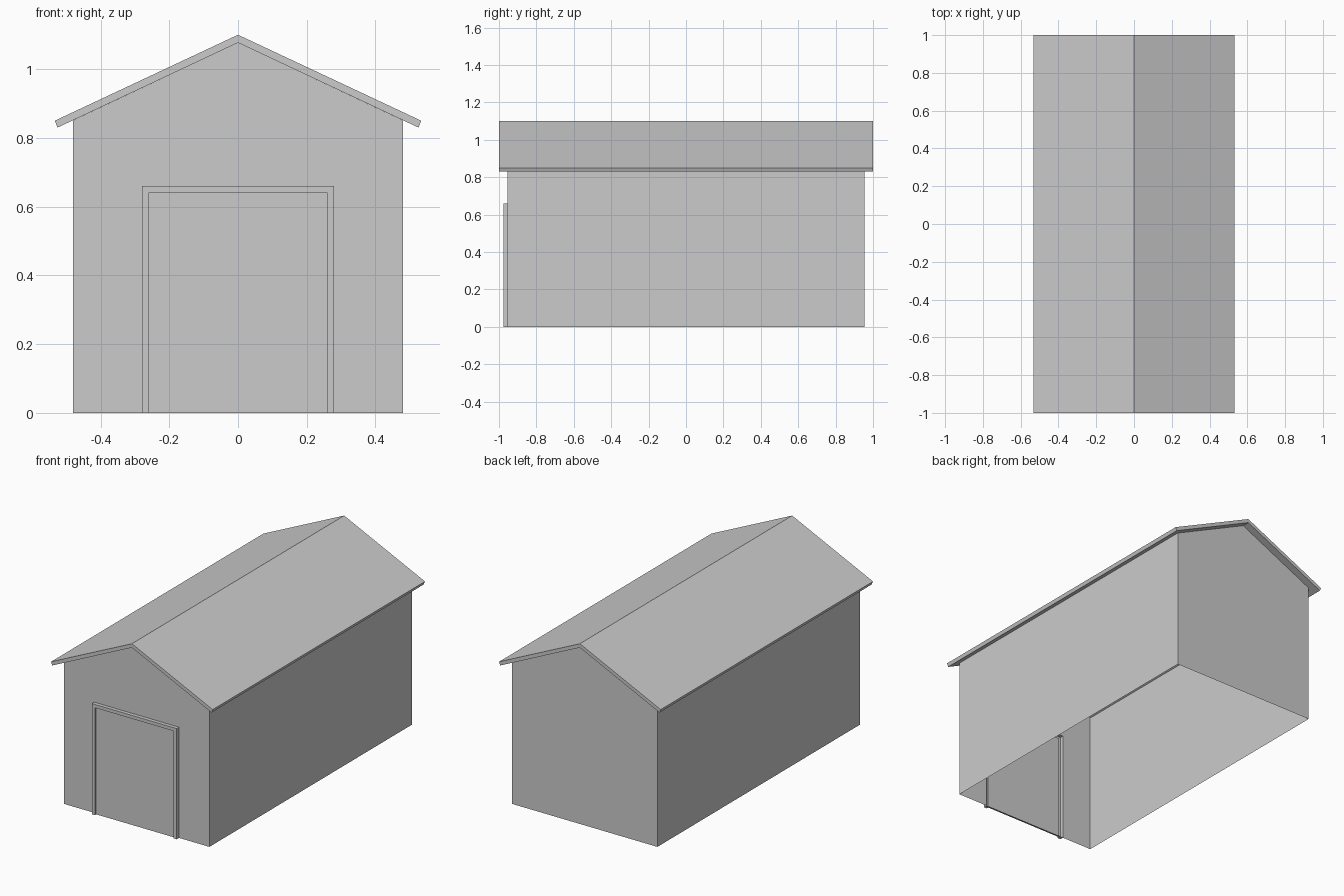
import bpy
import bmesh

cube = bpy.data.objects.get("Cube")
if cube:
    bpy.data.objects.remove(cube, do_unlink=True)

# One plain grey
grey = bpy.data.materials.new("light_grey")
grey.use_nodes = True
grey.diffuse_color = (0.6, 0.6, 0.6, 1)
bsdf = next(n for n in grey.node_tree.nodes if n.type == "BSDF_PRINCIPLED")
bsdf.inputs["Base Color"].default_value = grey.diffuse_color

HALF_W, HALF_L = 0.48, 0.955
EAVE, PEAK = 0.851, 1.077
DOOR_W, DOOR_H, TRIM = 0.28, 0.66, 0.02
FRONT = -HALF_L


def make(name, faces):
    """Build an object from a list of polygons given as points."""
    bm = bmesh.new()
    for points in faces:
        bm.faces.new([bm.verts.new(p) for p in points])
    bmesh.ops.remove_doubles(bm, verts=bm.verts, dist=1e-5)
    bmesh.ops.recalc_face_normals(bm, faces=bm.faces)
    mesh = bpy.data.meshes.new(name)
    bm.to_mesh(mesh)
    bm.free()
    mesh.materials.append(grey)
    obj = bpy.data.objects.new(name, mesh)
    bpy.context.collection.objects.link(obj)
    return obj


def at(outline, y):
    return [(x, y, z) for x, z in outline]


def sweep(outline, y0, y1, closed=True):
    """Side faces that join an x-z outline at two depths."""
    a, b = at(outline, y0), at(outline, y1)
    n = len(outline)
    return [[a[i], a[(i + 1) % n], b[(i + 1) % n], b[i]]
            for i in range(n if closed else n - 1)]


def arch(w, h):
    """Door outline, open at the ground."""
    return [(-w, 0), (-w, h), (w, h), (w, 0)]


# Side and back walls: thin shell, open underneath
gable = [(-HALF_W, 0), (-HALF_W, EAVE), (0, PEAK), (HALF_W, EAVE), (HALF_W, 0)]
sides = [[(s * HALF_W, FRONT, 0), (s * HALF_W, HALF_L, 0),
          (s * HALF_W, HALF_L, EAVE), (s * HALF_W, FRONT, EAVE)] for s in (-1, 1)]
make("side_and_back_walls", sides + [at(gable, HALF_L)])

# Front wall with a door opening
door = arch(DOOR_W, DOOR_H)
make("front_wall", [at(gable + door[::-1], FRONT)])

# Door frame standing proud of the wall, with the panel set back inside it
panel = arch(DOOR_W - TRIM, DOOR_H - TRIM)
proud, inset = FRONT - 0.022, FRONT - 0.01
make("door_frame", sweep(door, FRONT, proud, False)
     + [at(door + panel[::-1], proud)]
     + sweep(panel, proud, inset, False)
     + [[(s * DOOR_W, FRONT, 0), (s * DOOR_W, proud, 0),
         (s * (DOOR_W - TRIM), proud, 0), (s * (DOOR_W - TRIM), FRONT, 0)]
        for s in (-1, 1)])
make("door_panel", [at(panel, inset),
                    [(panel[0][0], FRONT, 0), (panel[3][0], FRONT, 0),
                     (panel[3][0], inset, 0), (panel[0][0], inset, 0)]])

# Gabled roof slab that overhangs on all sides
half = [(0.533, 0.85), (0.525, 0.83)]
roof = [(0, 1.1)] + half + [(0, PEAK)] + [(-x, z) for x, z in half[::-1]]
make("roof", sweep(roof, -1, 1) + [at(roof, -1), at(roof, 1)])
